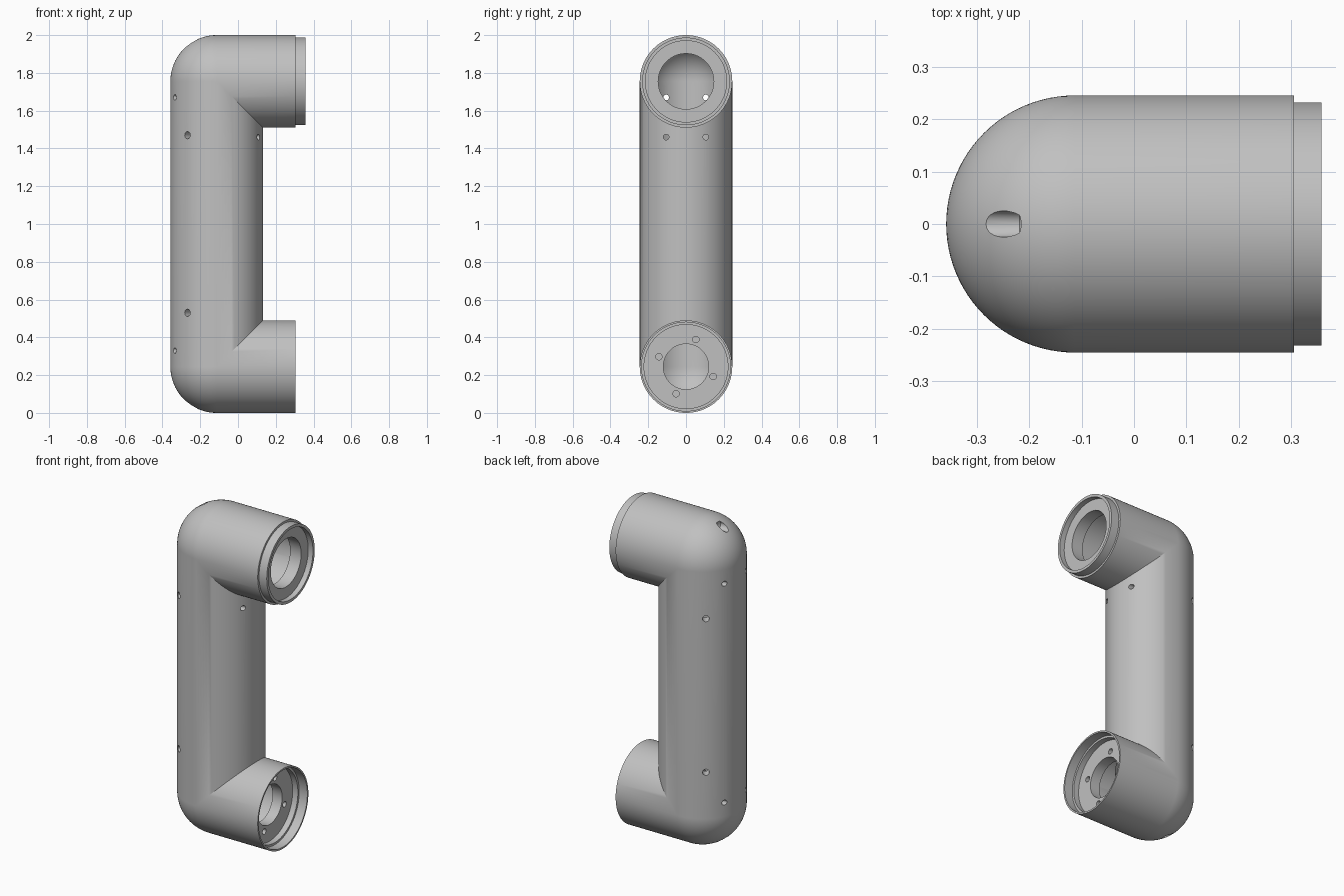
import bpy
import bmesh
from math import sin, cos, pi, radians, sqrt
from mathutils import Vector

if "Cube" in bpy.data.objects:
    bpy.data.objects.remove(bpy.data.objects["Cube"], do_unlink=True)

SIDES = 96
BEND_STEPS = 24
CX = -0.113            # axis of the upright tube
ZT, ZB = 1.755, 0.245  # axes of the upper and lower arms
R_OUT, R_IN = 0.245, 0.19

grey = bpy.data.materials.new("cast grey")
grey.use_nodes = True
colour = (0.53, 0.53, 0.53, 1)
grey.diffuse_color = colour
grey.node_tree.nodes["Principled BSDF"].inputs["Base Color"].default_value = colour


def section(r):
    """Offsets (inward, sideways) around a circle."""
    return [(r * cos(2 * pi * i / SIDES), r * sin(2 * pi * i / SIDES)) for i in range(SIDES)]


def arm_ring(x, r, top):
    z, s = (ZT, -1) if top else (ZB, 1)
    return [Vector((x, v, z + s * u)) for u, v in section(r)]


def elbow_rings(r, top):
    """Ball-shaped outside, mitred inside, from arm to upright."""
    z, s = (ZT, -1) if top else (ZB, 1)
    rings = []
    for k in range(BEND_STEPS + 1):
        a = pi / 2 * k / BEND_STEPS
        rings.append([Vector((CX + u, v, z + s * u)) if u > 1e-6 else
                      Vector((CX + u * -sin(a) * -1, v, z + s * u * cos(a)))
                      for u, v in section(r)])
    return rings


def skin(r):
    return elbow_rings(r, True) + elbow_rings(r, False)[::-1]


# Stepped end profiles as (x, radius), outside to inside
upper_end = [(0.305, R_OUT), (0.305, 0.232), (0.357, 0.232), (0.357, 0.215),
             (0.325, 0.215), (0.325, 0.147), (0.25, 0.147), (0.25, R_IN)]
lower_end = [(0.305, R_OUT), (0.305, 0.235), (0.25, 0.235), (0.25, 0.222),
             (0.215, 0.222), (0.215, 0.12), (0.15, 0.12), (0.15, R_IN)]

# Hollow body: outer skin down, lower end, inner skin up, upper end
rings = skin(R_OUT)
rings += [arm_ring(x, r, False) for x, r in lower_end]
rings += skin(R_IN)[::-1]
rings += [arm_ring(x, r, True) for x, r in reversed(upper_end)]

bm = bmesh.new()
loops = [[bm.verts.new(p) for p in ring] for ring in rings]
for a, b in zip(loops, loops[1:] + loops[:1]):
    for i in range(SIDES):
        j = (i + 1) % SIDES
        bm.faces.new((a[i], a[j], b[j], b[i]))
bmesh.ops.remove_doubles(bm, verts=bm.verts, dist=1e-5)
bmesh.ops.recalc_face_normals(bm, faces=bm.faces)
mesh = bpy.data.meshes.new("arm_housing")
bm.to_mesh(mesh)
bm.free()
mesh.materials.append(grey)
body = bpy.data.objects.new("arm_housing", mesh)
bpy.context.collection.objects.link(body)

# All drilled holes share one cutter
cut = bmesh.new()


def drill(start, end, r, tip=0.0):
    """Cylinder from start to end, with an optional conical tip."""
    start, end = Vector(start), Vector(end)
    d = (end - start).normalized()
    side = d.cross(Vector((0, 0, 1))).normalized()
    up = side.cross(d)
    n = 24
    circle = [(side * cos(2 * pi * i / n) + up * sin(2 * pi * i / n)) * r for i in range(n)]
    near = [cut.verts.new(start + c) for c in circle]
    far = [cut.verts.new(end + c) for c in circle]
    cut.faces.new(near)
    if tip:
        apex = cut.verts.new(end + d * tip)
    else:
        cut.faces.new(far)
    for i in range(n):
        j = (i + 1) % n
        cut.faces.new((near[i], near[j], far[j], far[i]))
        if tip:
            cut.faces.new((far[i], far[j], apex))


for side in (-1, 1):
    for z in (1.67, 0.33):      # rear screw holes
        drill((-0.4, side * 0.105, z), (-0.2, side * 0.105, z), 0.015)
    for z in (1.47, 0.53):      # flank screw holes
        d = Vector((-0.155, side * 0.19, 0)).normalized()
        c = Vector((CX, 0, z))
        drill(c + d * 0.3, c + d * 0.15, 0.019)
    # front screw holes under the upper arm
    drill((0.2, side * 0.105, 1.46), (0.0, side * 0.105, 1.46), 0.015)
for z in (1.957, 0.043):        # blind holes in the rounded corners
    drill((-0.4, 0, z), (-0.218, 0, z), 0.025, 0.015)
for k in range(4):              # flange bolt holes
    a = radians(70 + 90 * k)
    y, z = 0.153 * cos(a), ZB + 0.153 * sin(a)
    drill((0.23, y, z), (0.17, y, z), 0.017)

bmesh.ops.recalc_face_normals(cut, faces=cut.faces)
cut_mesh = bpy.data.meshes.new("hole_cutter")
cut.to_mesh(cut_mesh)
cut.free()
cut_mesh.materials.append(grey)
cutter = bpy.data.objects.new("hole_cutter", cut_mesh)
bpy.context.collection.objects.link(cutter)
cutter.hide_render = True

mod = body.modifiers.new("holes", "BOOLEAN")
mod.operation = "DIFFERENCE"
mod.solver = "EXACT"
mod.object = cutter
bpy.context.view_layer.objects.active = body
body.select_set(True)
bpy.ops.object.modifier_apply(modifier=mod.name)
bpy.data.objects.remove(cutter, do_unlink=True)
bpy.ops.object.shade_smooth_by_angle(angle=radians(25))
